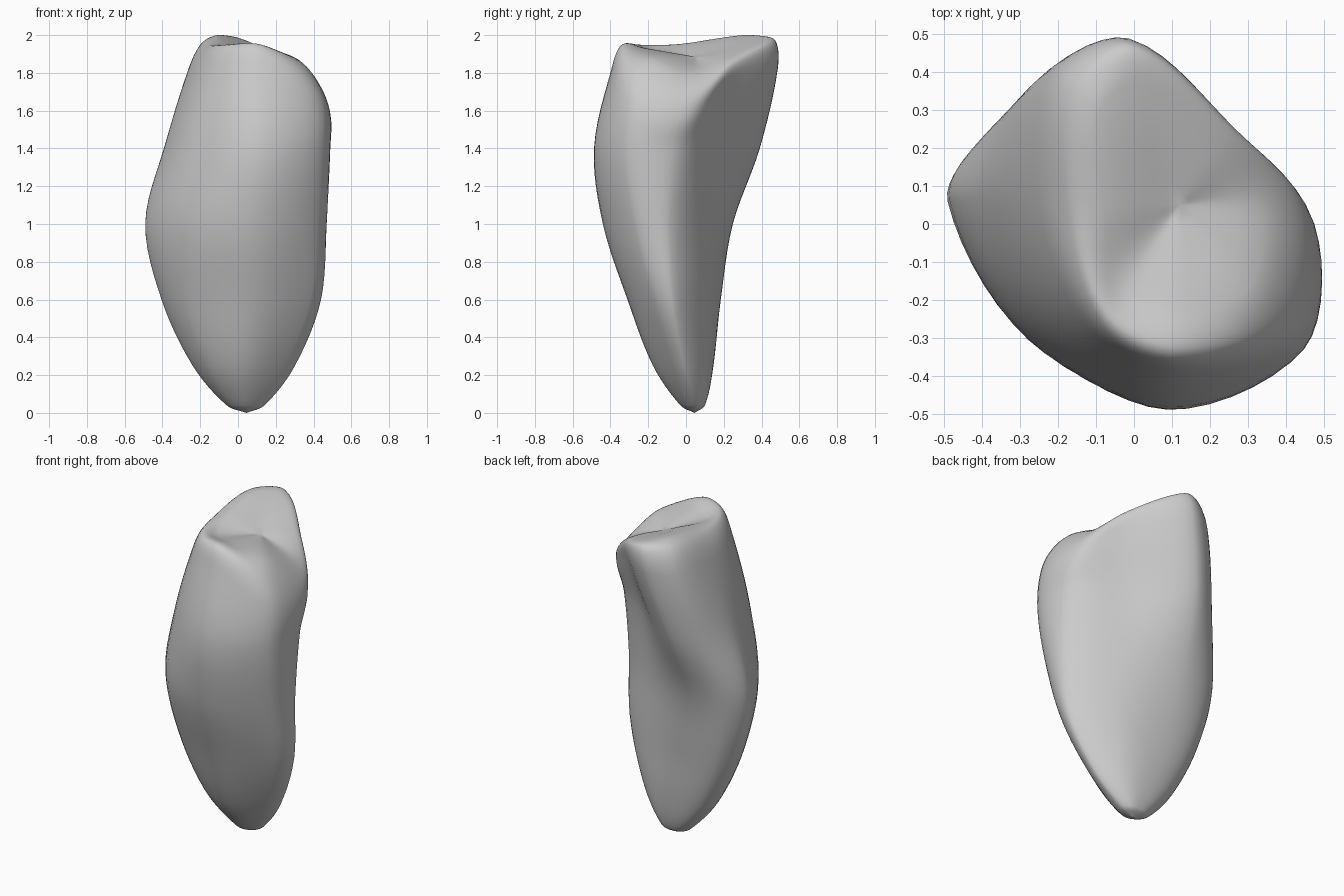
import bpy
import bmesh
from mathutils import Vector

AROUND = 7    # subdivisions between neighbouring control points of a section
ALONG = 6     # subdivisions between neighbouring sections

cube = bpy.data.objects.get("Cube")
if cube:
    bpy.data.objects.remove(cube, do_unlink=True)


def spline(points, steps, closed=False):
    """Smooth curve through points, with tangents weighted by chord length."""
    count = len(points)

    def at(i):
        return points[i % count] if closed else points[max(0, min(count - 1, i))]

    def tangent(i):
        before, here, after = at(i - 1), at(i), at(i + 1)
        span = (here - before).length + (after - here).length
        return (after - before) / max(span, 1e-6)

    result = []
    for i in range(count if closed else count - 1):
        start, end = at(i), at(i + 1)
        length = (end - start).length
        m0, m1 = tangent(i) * length, tangent(i + 1) * length
        for k in range(steps):
            t = k / steps
            s = 1 - t
            result.append(start * (1 + 2 * t) * s * s + m0 * t * s * s
                          + end * t * t * (3 - 2 * t) - m1 * t * t * s)
    if not closed:
        result.append(points[-1].copy())
    return result


def section(height, outline):
    """Level cross-section of the body."""
    return [Vector((x, y, height)) for x, y in outline]


def ring_of(points):
    """Sloping ring whose points each have their own height."""
    return [Vector(p) for p in points]


# Outlines run: right edge, right front, front, left front, left,
# left back, back, middle of the flat diagonal back face
body = [
    section(.04, [(.14, .05), (.12, 0), (.04, -.03), (-.03, 0),
                  (-.06, .05), (-.02, .09), (.04, .1), (.1, .09)]),
    section(.25, [(.3, 0), (.25, -.08), (.04, -.175), (-.15, -.11),
                  (-.24, .03), (-.18, .12), (-.02, .145), (.17, .11)]),
    section(.6, [(.435, -.06), (.38, -.18), (.06, -.31), (-.27, -.19),
                 (-.405, .05), (-.32, .16), (-.08, .18), (.21, .11)]),
    section(1, [(.456, -.08), (.42, -.28), (.08, -.44), (-.28, -.3),
                (-.49, .06), (-.4, .205), (-.16, .245), (.18, .13)]),
    section(1.4, [(.462, -.04), (.445, -.33), (.09, -.487), (-.24, -.29),
                  (-.39, .07), (-.33, .3), (-.13, .388), (.18, .18)]),
]

# Sloping shoulder, rim and rounded inner ring of the shallow top
shoulder = ring_of([
    (.474, 0, 1.56), (.44, -.3, 1.65), (.11, -.395, 1.82), (-.13, -.27, 1.82),
    (-.25, .05, 1.82), (-.23, .38, 1.82), (-.03, .483, 1.82), (.26, .23, 1.73)])
rim = ring_of([
    (.435, .04, 1.69), (.38, -.25, 1.805), (.12, -.34, 1.945), (-.075, -.25, 1.945),
    (-.17, .03, 1.94), (-.175, .36, 1.965), (0, .47, 1.97), (.26, .25, 1.85)])
inner = ring_of([
    (.33, .05, 1.8), (.3, -.17, 1.88), (.12, -.22, 1.93), (-.03, -.15, 1.92),
    (-.08, .04, 1.96), (-.09, .3, 1.999), (.01, .37, 1.98), (.21, .19, 1.88)])
tip = Vector((.045, .045, 0))
dish = Vector((.12, .05, 1.885))

# Blend the control points lengthwise, then around each ring
levels = [[tip] * len(rim)] + body + [shoulder, rim, inner, [dish] * len(rim)]
edges = [spline(list(path), ALONG) for path in zip(*levels)]
rings = [spline(list(ring), AROUND, closed=True) for ring in zip(*edges)]

bm = bmesh.new()
grid = [[bm.verts.new(p) for p in ring] for ring in rings]
for lower, upper in zip(grid, grid[1:]):
    for i in range(len(lower)):
        j = (i + 1) % len(lower)
        bm.faces.new((lower[i], lower[j], upper[j], upper[i]))
bmesh.ops.remove_doubles(bm, verts=bm.verts, dist=.0005)
bmesh.ops.recalc_face_normals(bm, faces=bm.faces)

mesh = bpy.data.meshes.new("tapered_body")
bm.to_mesh(mesh)
bm.free()
stone = bpy.data.objects.new("tapered_body", mesh)
bpy.context.collection.objects.link(stone)

# Single plain grey
grey = bpy.data.materials.new("plain_grey")
grey.use_nodes = True
colour = (.6, .6, .6, 1)
grey.diffuse_color = colour
for node in grey.node_tree.nodes:
    if node.type == 'BSDF_PRINCIPLED':
        node.inputs["Base Color"].default_value = colour
mesh.materials.append(grey)
mesh.polygons.foreach_set("use_smooth", [True] * len(mesh.polygons))
mesh.update()
